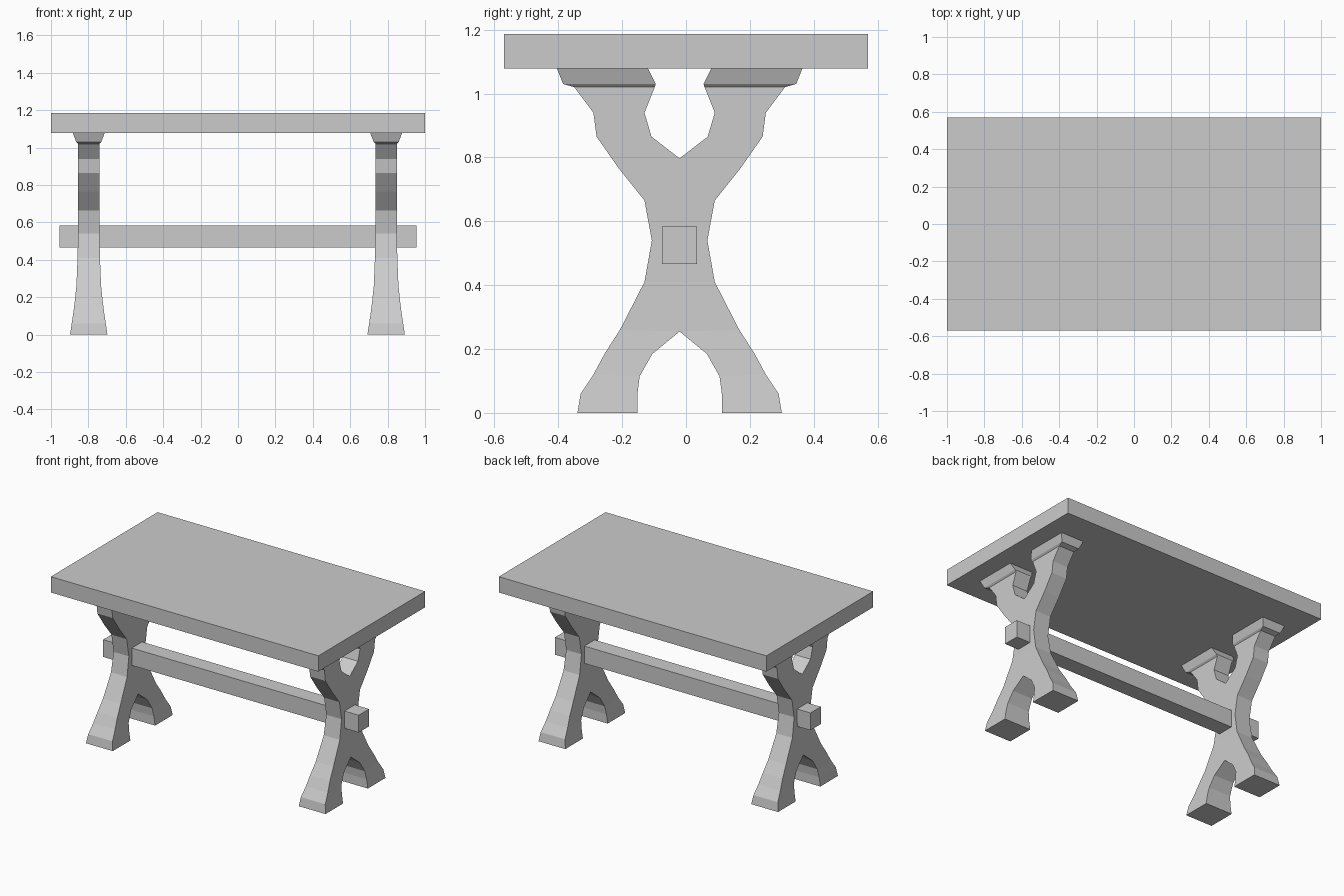
import bpy, bmesh

if "Cube" in bpy.data.objects:
    bpy.data.objects.remove(bpy.data.objects["Cube"])

LEG_Y = -0.02  # centre line of the trestles and stretcher

# Half trestle, foot to cap: outer y, outer z, inner y, inner z, half thickness
SECTIONS = [
    (0.32, 0.0, 0.132, 0.0, 0.10),
    (0.31, 0.06, 0.132, 0.06, 0.091),
    (0.27, 0.12, 0.125, 0.115, 0.082),
    (0.235, 0.185, 0.085, 0.185, 0.074),
    (0.187, 0.26, 0.0, 0.255, 0.066),
    (0.11, 0.41, 0.0, 0.41, 0.06),
    (0.087, 0.54, 0.0, 0.54, 0.057),
    (0.11, 0.665, 0.0, 0.665, 0.057),
    (0.19, 0.765, 0.0, 0.797, 0.057),
    (0.26, 0.865, 0.088, 0.865, 0.057),
    (0.27, 0.94, 0.11, 0.94, 0.057),
    (0.33, 1.02, 0.078, 1.02, 0.057),
    (0.365, 1.03, 0.075, 1.03, 0.067),
    (0.385, 1.08, 0.10, 1.08, 0.086),
]


def finish(name, bm):
    bmesh.ops.recalc_face_normals(bm, faces=bm.faces)
    mesh = bpy.data.meshes.new(name)
    bm.to_mesh(mesh)
    bm.free()
    obj = bpy.data.objects.new(name, mesh)
    bpy.context.collection.objects.link(obj)
    return obj


def box(name, size, centre):
    bm = bmesh.new()
    bmesh.ops.create_cube(bm, size=1)
    bmesh.ops.scale(bm, vec=size, verts=bm.verts)
    bmesh.ops.translate(bm, vec=centre, verts=bm.verts)
    return finish(name, bm)


def trestle(name, x):
    bm = bmesh.new()
    for side in (-1, 1):
        rings = []
        for yo, zo, yi, zi, h in SECTIONS:
            corners = ((-h, yo, zo), (h, yo, zo), (h, yi, zi), (-h, yi, zi))
            rings.append([bm.verts.new((x + cx, LEG_Y + side * cy, cz))
                          for cx, cy, cz in corners])
        for k in range(len(rings) - 1):
            a, b = rings[k], rings[k + 1]
            for i in range(4):
                # The inner side stays open where the two halves join
                if i == 2 and SECTIONS[k][2] == 0 and SECTIONS[k + 1][2] == 0:
                    continue
                j = (i + 1) % 4
                bm.faces.new((a[i], a[j], b[j], b[i]))
        bm.faces.new(rings[0])
        bm.faces.new(rings[-1])
    bmesh.ops.remove_doubles(bm, verts=bm.verts, dist=0.0001)
    return finish(name, bm)


# Table top
box("table_top", (2.0, 1.14, 0.107), (0, 0, 1.1325))

# Crossed trestle legs
trestle("left_trestle", -0.798)
trestle("right_trestle", 0.792)

# Stretcher beam through both trestles
box("stretcher", (1.91, 0.11, 0.117), (0, LEG_Y, 0.525))
